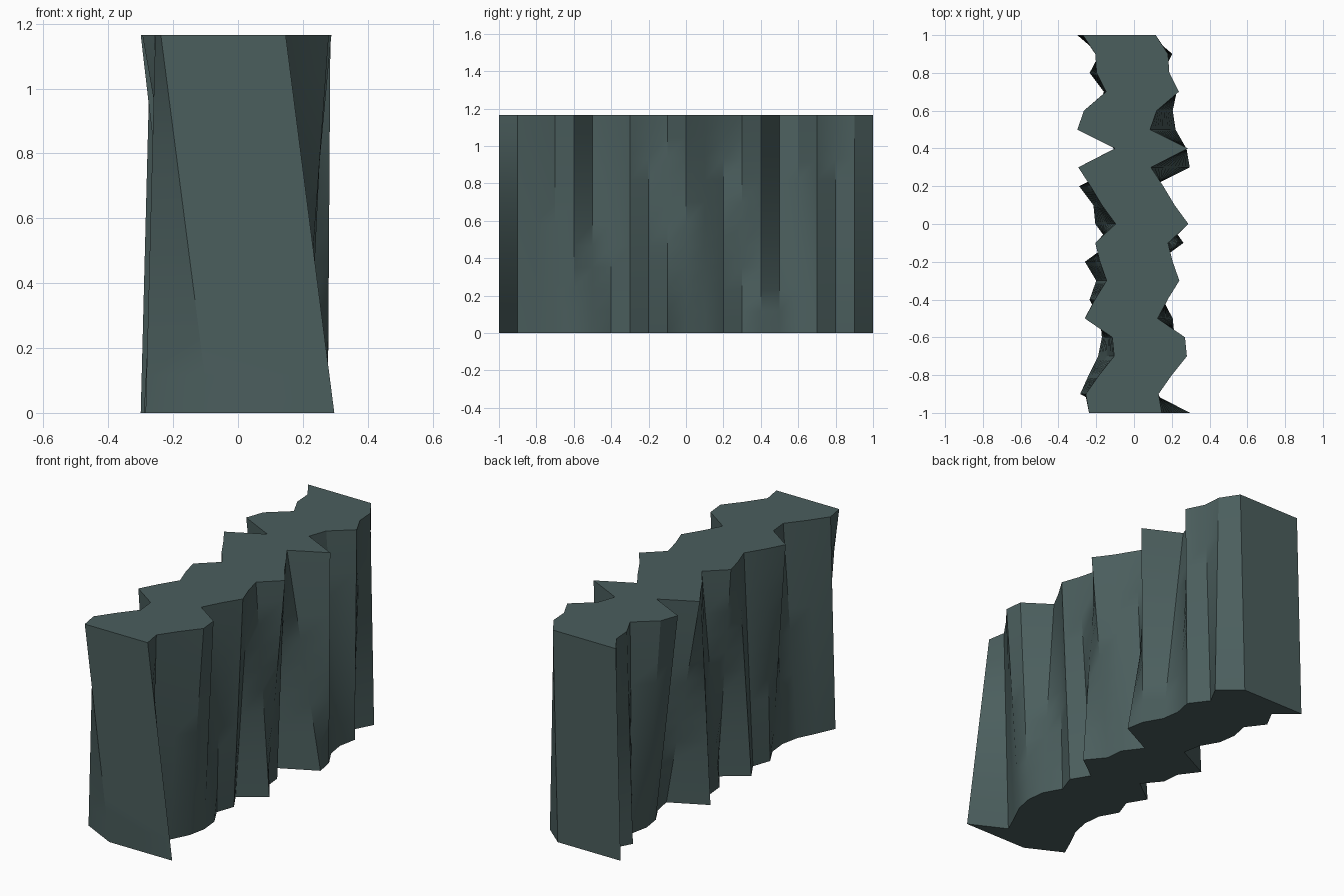
import bpy, bmesh, math

if "Cube" in bpy.data.objects:
    bpy.data.objects.remove(bpy.data.objects["Cube"])

HEIGHT, WIDTH, LEVELS = 1.166, 0.385, 10

# x of the right-hand edge every 0.1 along y, from front (-1) to back (+1)
BOTTOM = [.297, .10, .145, .195, .215, .205, .15, .185, .125, .262, .18,
          .17, .095, .295, .277, .22, .205, .225, .15, .203, .085]
TOP = [.147, .13, .20, .28, .27, .125, .178, .24, .205, .18, .288,
       .215, .155, .09, .285, .085, .12, .237, .187, .18, .115]

stone = bpy.data.materials.new("dark grey teal")
stone.diffuse_color = (0.07, 0.112, 0.11, 1)
stone.use_nodes = True
stone.node_tree.nodes["Principled BSDF"].inputs["Base Color"].default_value = stone.diffuse_color


def strip(bm, side_rows, flip):
    """Skin a grid of points with quads."""
    for a, b in zip(side_rows, side_rows[1:]):
        for i in range(len(a) - 1):
            quad = [a[i], a[i + 1], b[i + 1], b[i]]
            bm.faces.new(quad[::-1] if flip else quad)


# Constant-width wall whose jagged outline blends from bottom to top
bm = bmesh.new()
right, left = [], []
for k in range(LEVELS + 1):
    t = k / LEVELS
    xs = [b + (u - b) * t for b, u in zip(BOTTOM, TOP)]
    right.append([bm.verts.new((x, -1 + i * .1, HEIGHT * t)) for i, x in enumerate(xs)])
    left.append([bm.verts.new((x - WIDTH, -1 + i * .1, HEIGHT * t)) for i, x in enumerate(xs)])
strip(bm, right, False)
strip(bm, left, True)
# Flat ends, top and bottom
strip(bm, [[r[0] for r in right], [l[0] for l in left]], False)
strip(bm, [[r[-1] for r in right], [l[-1] for l in left]], True)
strip(bm, [right[0], left[0]], True)
strip(bm, [right[-1], left[-1]], False)
bmesh.ops.recalc_face_normals(bm, faces=bm.faces)

mesh = bpy.data.meshes.new("jagged_wall")
bm.to_mesh(mesh)
bm.free()
mesh.materials.append(stone)
wall = bpy.data.objects.new("jagged_wall", mesh)
bpy.context.collection.objects.link(wall)
bpy.context.view_layer.objects.active = wall
wall.select_set(True)
bpy.ops.object.shade_smooth_by_angle(angle=math.radians(30))
